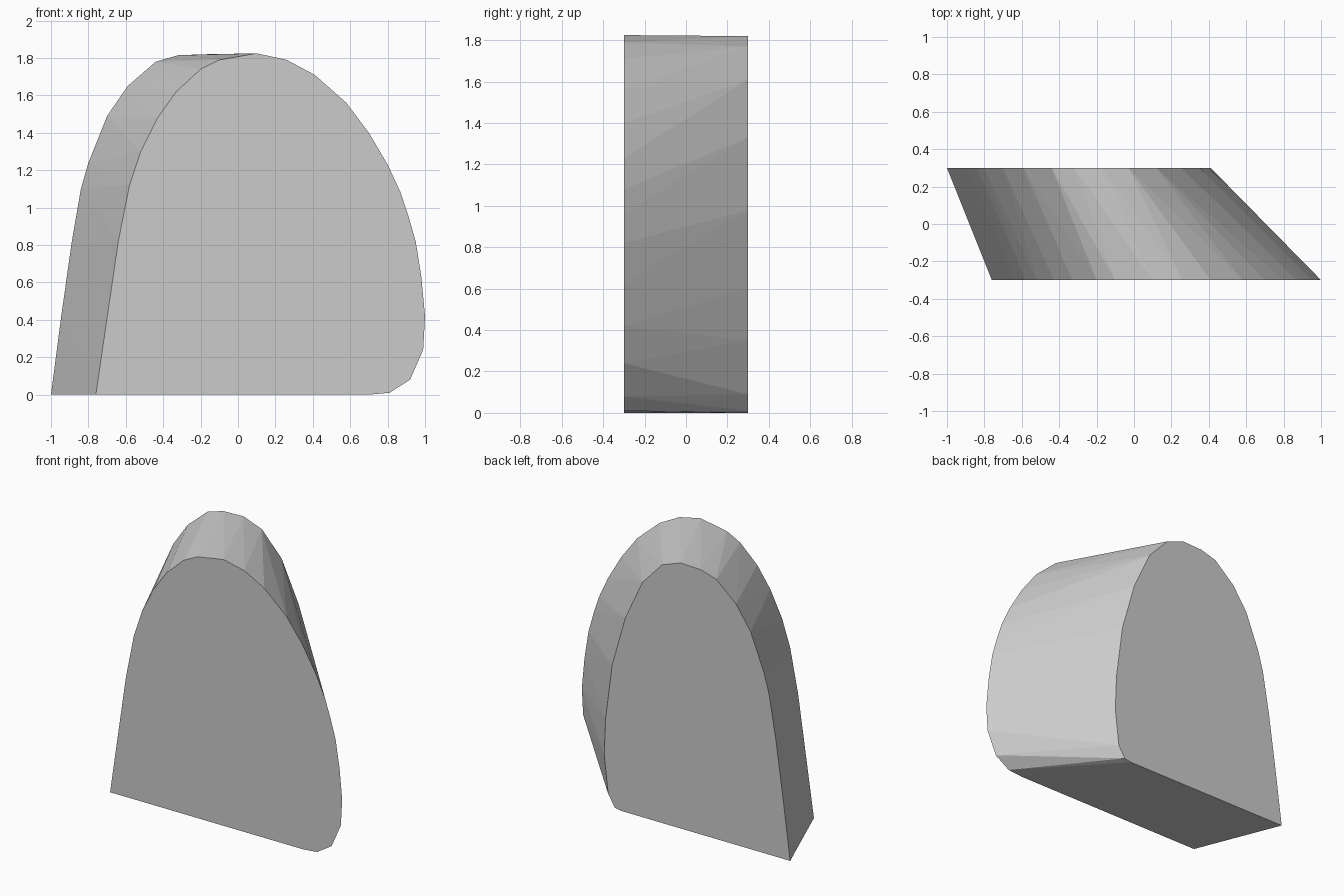
import bpy, bmesh, math

if "Cube" in bpy.data.objects:
    bpy.data.objects.remove(bpy.data.objects["Cube"])

# Front outline (wide, rounded lower right corner), as x, z
front = [(-.76, 0), (-.70, .42), (-.64, .82), (-.58, 1.12), (-.52, 1.30), (-.43, 1.48),
         (-.33, 1.62), (-.20, 1.74), (-.10, 1.79), (.10, 1.825), (.26, 1.79), (.41, 1.71),
         (.58, 1.56), (.70, 1.40), (.80, 1.23), (.87, 1.08), (.91, .96), (.95, .82),
         (.98, .63), (1.0, .42), (.99, .24), (.92, .08), (.81, .01), (.70, 0)]
# Back outline (narrower, leaning left)
back = [(-1, 0), (-.945, .42), (-.89, .81), (-.84, 1.10), (-.80, 1.24), (-.70, 1.49),
        (-.59, 1.65), (-.44, 1.78), (-.32, 1.815), (-.17, 1.82), (-.03, 1.77), (.12, 1.61),
        (.25, 1.33), (.35, .98), (.40, .60), (.41, .35), (.38, .09), (.33, .01), (.28, 0)]

# Slanted block: convex skin stretched over both outlines
bm = bmesh.new()
for outline, y in ((front, -.3), (back, .3)):
    for x, z in outline:
        bm.verts.new((x, y, z))
bmesh.ops.convex_hull(bm, input=bm.verts[:])
loose = [v for v in bm.verts if not v.link_faces]
bmesh.ops.delete(bm, geom=loose, context='VERTS')
bmesh.ops.dissolve_limit(bm, angle_limit=math.radians(.5),
                         verts=bm.verts[:], edges=bm.edges[:])
bmesh.ops.recalc_face_normals(bm, faces=bm.faces[:])
mesh = bpy.data.meshes.new("slanted_arch_block")
bm.to_mesh(mesh)
bm.free()
bpy.context.collection.objects.link(bpy.data.objects.new("slanted_arch_block", mesh))
